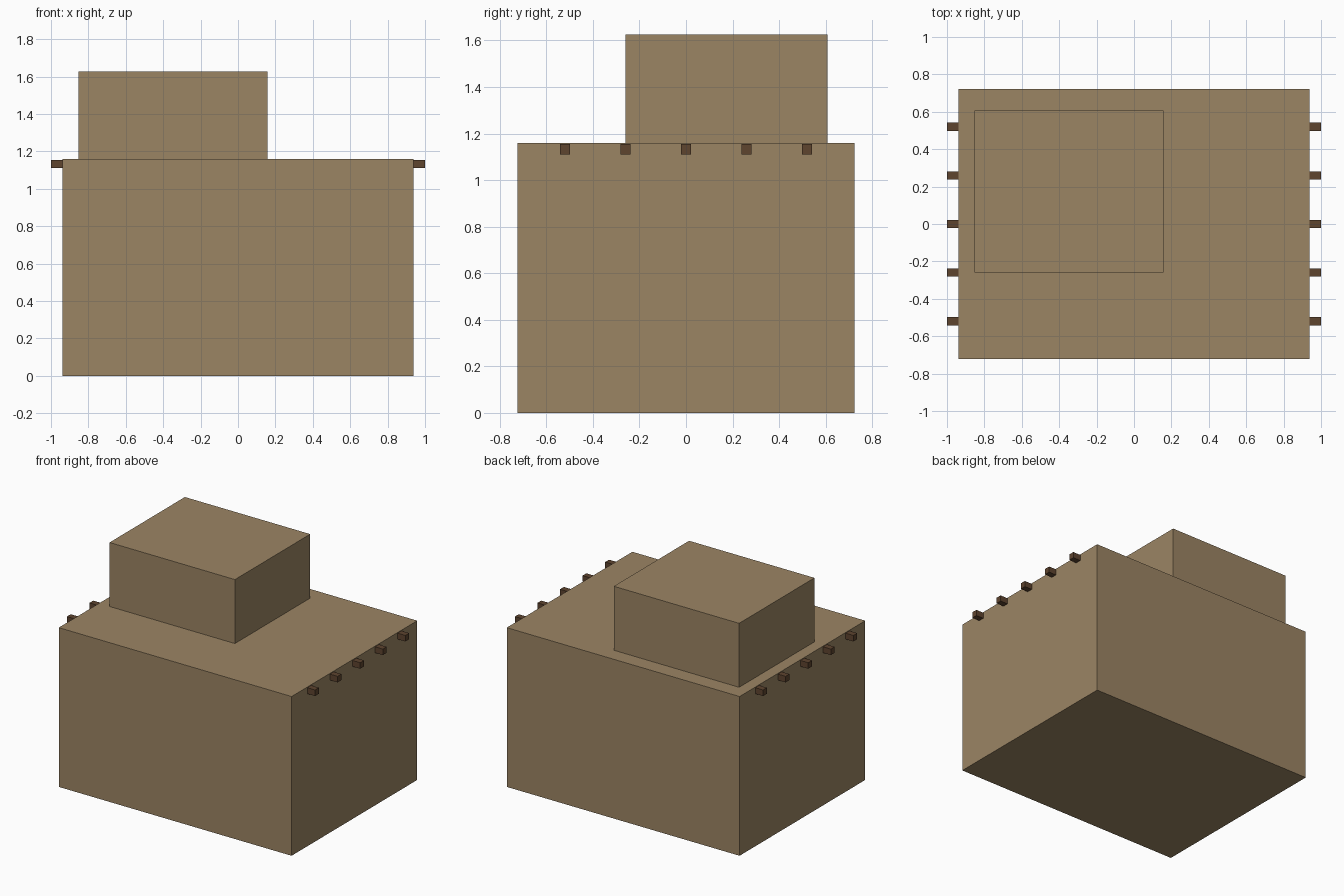
import bpy

if "Cube" in bpy.data.objects:
    bpy.data.objects.remove(bpy.data.objects["Cube"])


def material(name, rgb):
    m = bpy.data.materials.new(name)
    m.diffuse_color = (*rgb, 1.0)
    m.use_nodes = True
    m.node_tree.nodes["Principled BSDF"].inputs["Base Color"].default_value = m.diffuse_color
    return m


adobe = material("adobe_tan", (0.33, 0.233, 0.127))
wood = material("dark_wood", (0.112, 0.058, 0.028))


def box(name, lo, hi, mat):
    """Axis-aligned box between two corners."""
    center = [(a + b) / 2 for a, b in zip(lo, hi)]
    bpy.ops.mesh.primitive_cube_add(size=1, location=center)
    ob = bpy.context.object
    ob.name = name
    ob.scale = [b - a for a, b in zip(lo, hi)]
    bpy.ops.object.transform_apply(location=False, rotation=False, scale=True)
    ob.data.materials.append(mat)
    return ob


# Main house block and the smaller upper storey
box("lower_storey", (-0.938, -0.723, 0), (0.938, 0.723, 1.16), adobe)
box("upper_storey", (-0.853, -0.26, 1.16), (0.157, 0.607, 1.626), adobe)

# Roof beams whose ends stick out of both side walls
for i in range(5):
    y = (i - 2) * 0.26
    box(f"roof_beam_{i + 1}", (-1, y - 0.022, 1.111), (1, y + 0.022, 1.155), wood)
